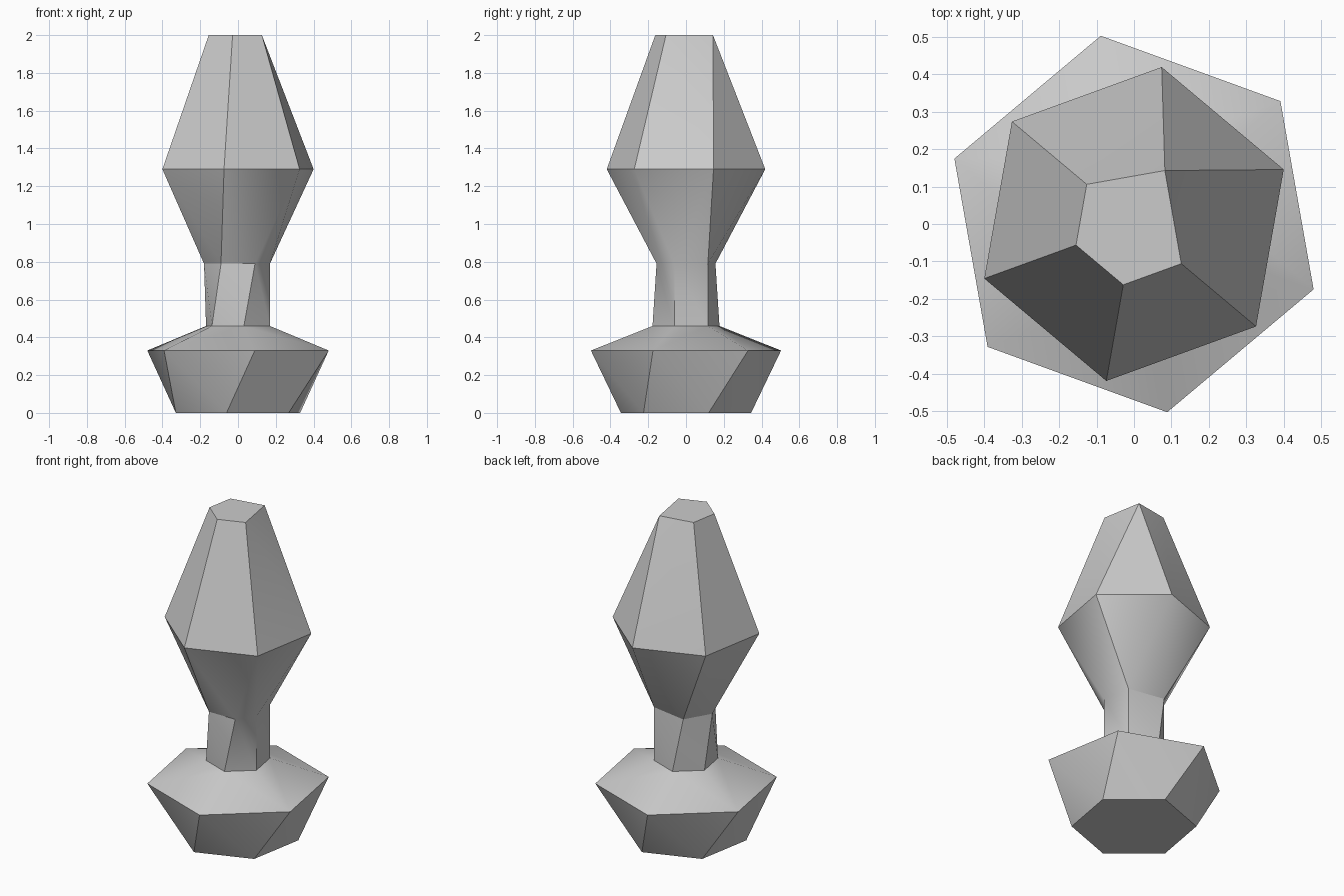
import bpy
import bmesh
from math import radians, cos, sin

old = bpy.data.objects.get("Cube")
if old:
    bpy.data.objects.remove(old, do_unlink=True)

# Single plain grey
grey = bpy.data.materials.new("plain_grey")
grey.use_nodes = True
colour = (0.6, 0.6, 0.6, 1)
grey.diffuse_color = colour
grey.node_tree.nodes["Principled BSDF"].inputs["Base Color"].default_value = colour


def evenly(start):
    return [start + 60 * i for i in range(6)]


# Six-sided rings from the foot up: height, radius, corner angles
RINGS = [
    (0.0, 0.35, evenly(-40)),                        # underside of foot
    (0.33, 0.511, evenly(-20)),                      # foot rim
    (0.46, 0.18, evenly(-20)),                       # neck bottom
    (0.79, 0.18, [-20, 40, 120, 180, 240, 300]),     # neck top
    (1.29, 0.426, evenly(20)),                       # widest part of head
    (2.0, 0.165, [60, 60, 140, 200, 260, 320]),      # flat tip
]
# Corner shift that pairs the widest ring with the neck ring below it
SHIFT = {4: 1}

bm = bmesh.new()
rings = []
for z, r, angles in RINGS:
    rings.append([bm.verts.new((r * cos(radians(a)), r * sin(radians(a)), z))
                  for a in angles])


def bridge(low, high):
    """Join two rings, splitting each panel along its shorter diagonal."""
    for i in range(6):
        j = (i + 1) % 6
        a, b, c, d = low[i], low[j], high[j], high[i]
        if (a.co - c.co).length < (b.co - d.co).length:
            panels = [(a, b, c), (a, c, d)]
        else:
            panels = [(a, b, d), (b, c, d)]
        for p in panels:
            bm.faces.new(p)


for k in range(1, len(rings)):
    s = SHIFT.get(k, 0)
    low = rings[k - 1][s:] + rings[k - 1][:s]
    bridge(low, rings[k])

# Closed ends, with the doubled tip corner merged into one
bm.faces.new(list(reversed(rings[0])))
bm.faces.new(rings[-1])
bmesh.ops.remove_doubles(bm, verts=bm.verts[:], dist=0.0005)
bmesh.ops.dissolve_degenerate(bm, edges=bm.edges[:], dist=0.0005)
bmesh.ops.recalc_face_normals(bm, faces=bm.faces[:])

mesh = bpy.data.meshes.new("faceted_body")
bm.to_mesh(mesh)
bm.free()
mesh.materials.append(grey)
body = bpy.data.objects.new("faceted_body", mesh)
bpy.context.collection.objects.link(body)

# Soften only the shallow creases
bpy.ops.object.select_all(action="DESELECT")
body.select_set(True)
bpy.context.view_layer.objects.active = body
bpy.ops.object.shade_smooth_by_angle(angle=radians(30))
